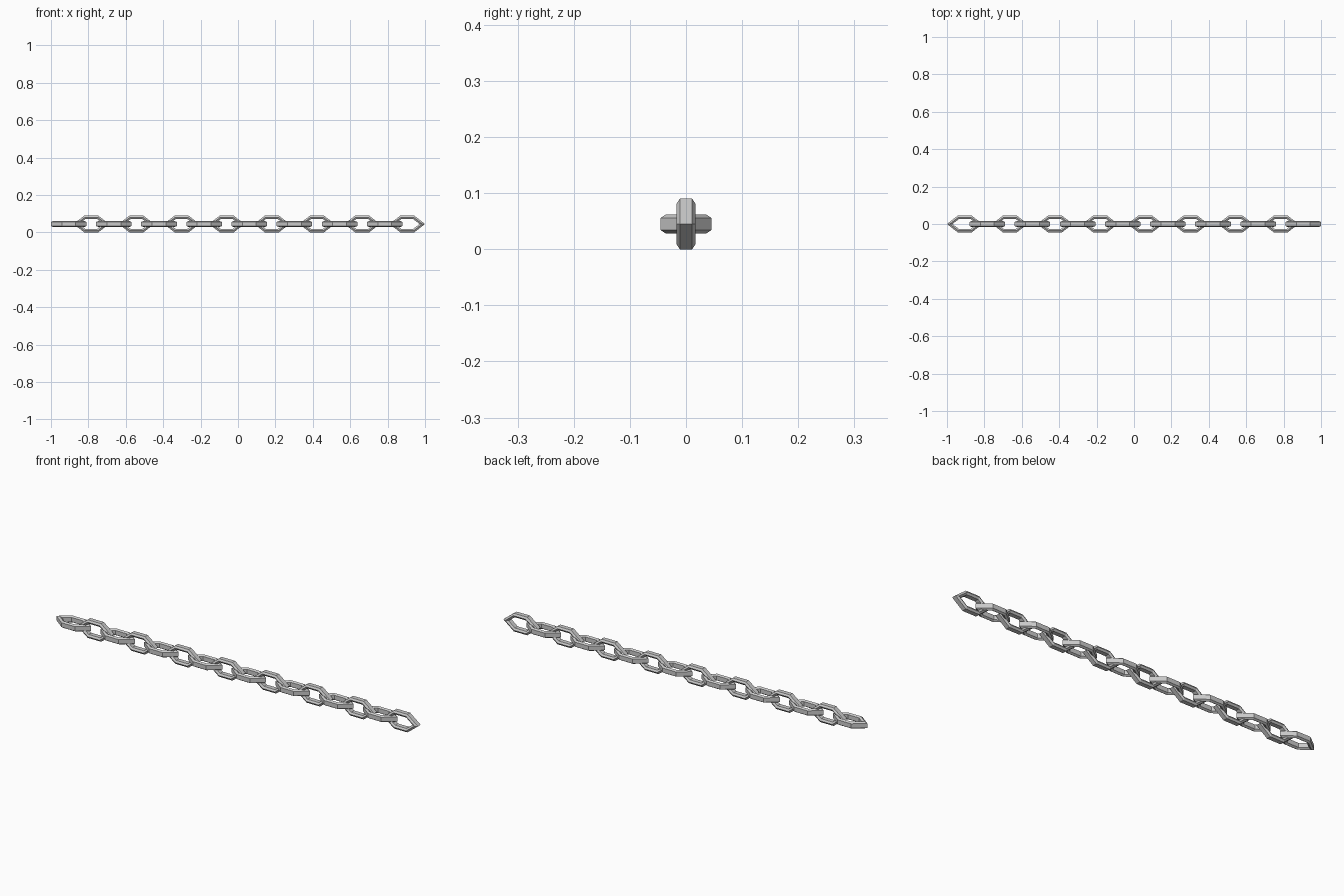
import bpy, bmesh, math
from mathutils import Matrix

if "Cube" in bpy.data.objects:
    bpy.data.objects.remove(bpy.data.objects["Cube"])

LINKS = 16
HALF_LEN, HALF_W, SHOULDER = 0.095, 0.045, 0.037   # outer hexagon of a link
BAR = 0.018                                        # bar thickness in the link plane
STEP = (2 - 2 * HALF_LEN) / (LINKS - 1)


def hexagon(inset):
    """Link outline moved inward by an even distance."""
    run, rise = HALF_LEN - SHOULDER, HALF_W
    tip = HALF_LEN - inset * math.hypot(run, rise) / rise
    w = HALF_W - inset
    s = tip - w * run / rise
    return [(tip, 0), (s, w), (-s, w), (-tip, 0), (-s, -w), (s, -w)]


def link_mesh():
    # six-sided bar section: (inset, height)
    section = [(0, 0.011), (BAR / 2, 0.017), (BAR, 0.011),
               (BAR, -0.011), (BAR / 2, -0.017), (0, -0.011)]
    bm = bmesh.new()
    rings = [[bm.verts.new((x, y, h)) for x, y in hexagon(d)] for d, h in section]
    for i in range(6):
        a, b = rings[i], rings[(i + 1) % 6]
        for j in range(6):
            k = (j + 1) % 6
            bm.faces.new((a[j], a[k], b[k], b[j]))
    bmesh.ops.recalc_face_normals(bm, faces=bm.faces)
    me = bpy.data.meshes.new("chain_link")
    bm.to_mesh(me)
    bm.free()
    return me


# alternating flat and upright links along x
mesh = link_mesh()
for i in range(LINKS):
    upright = i % 2
    ob = bpy.data.objects.new(("upright_link_" if upright else "flat_link_") + str(i + 1), mesh)
    bpy.context.collection.objects.link(ob)
    ob.matrix_world = (Matrix.Translation((-1 + HALF_LEN + i * STEP, 0, HALF_W))
                       @ Matrix.Rotation(math.pi / 2 * upright, 4, 'X'))
